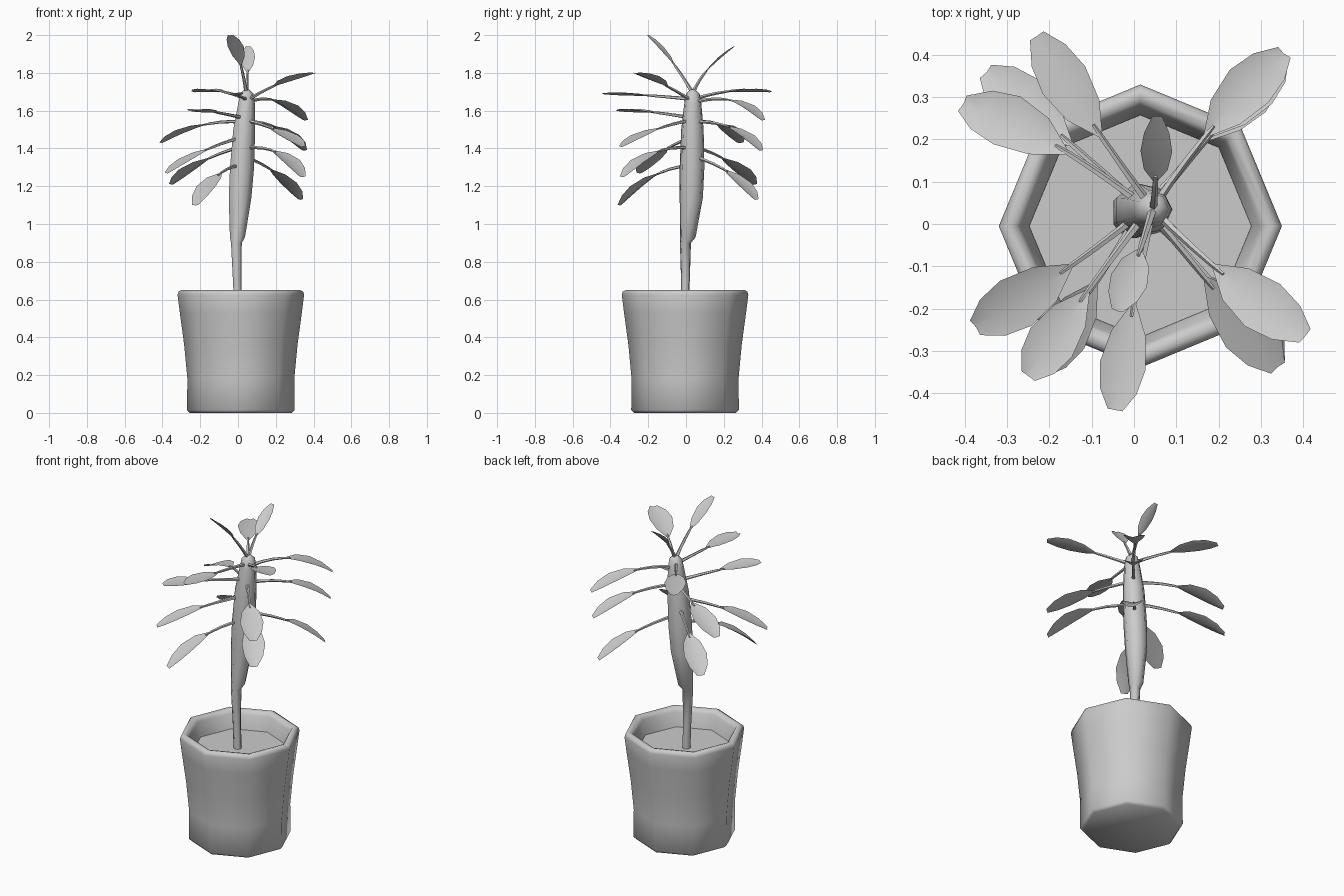
import bpy, bmesh, math
from mathutils import Vector

if "Cube" in bpy.data.objects:
    bpy.data.objects.remove(bpy.data.objects["Cube"])

UP = Vector((0, 0, 1))


def finish(name, bm, angle=50):
    bmesh.ops.recalc_face_normals(bm, faces=bm.faces)
    me = bpy.data.meshes.new(name)
    bm.to_mesh(me)
    bm.free()
    ob = bpy.data.objects.new(name, me)
    bpy.context.collection.objects.link(ob)
    bpy.ops.object.select_all(action='DESELECT')
    ob.select_set(True)
    bpy.context.view_layer.objects.active = ob
    bpy.ops.object.shade_smooth_by_angle(angle=math.radians(angle))
    return ob


def loft(bm, rings):
    """Skin a list of (centre, u axis, v axis, radius, sides) rings and cap the ends."""
    loops = []
    for c, u, v, r, n in rings:
        loops.append([bm.verts.new(c + r * (u * math.cos(a) + v * math.sin(a)))
                      for a in (2 * math.pi * i / n for i in range(n))])
    for a, b in zip(loops, loops[1:]):
        n = len(a)
        for i in range(n):
            bm.faces.new((a[i], a[(i + 1) % n], b[(i + 1) % n], b[i]))
    bm.faces.new(loops[0])
    bm.faces.new(loops[-1])


X, Y = Vector((1, 0, 0)), Vector((0, 1, 0))

# Octagonal pot with rounded rim, closed at soil level
pot_profile = [(0.27, 0), (0.285, 0.015), (0.283, 0.18), (0.30, 0.36), (0.323, 0.53),
               (0.335, 0.625), (0.330, 0.642), (0.315, 0.65), (0.295, 0.645),
               (0.283, 0.625), (0.262, 0.53)]
bm = bmesh.new()
loft(bm, [(Vector((0.015, -0.005, z)), X, Y, r, 8) for r, z in pot_profile])
finish("pot", bm)

# Soil disc
bm = bmesh.new()
loft(bm, [(Vector((0.015, -0.005, z)), X, Y, 0.263, 8) for z in (0.52, 0.54)])
finish("soil", bm)

# Swollen trunk: x, y, z, radius
trunk = [(0, -0.003, 0.53, 0.023), (-0.005, -0.003, 0.68, 0.023), (-0.01, -0.003, 0.9, 0.03),
         (-0.005, 0.01, 0.93, 0.042), (0.008, 0.028, 1.14, 0.063), (0.018, 0.032, 1.3, 0.067),
         (0.03, 0.034, 1.5, 0.061), (0.043, 0.036, 1.64, 0.046), (0.045, 0.036, 1.69, 0.037),
         (0.045, 0.036, 1.712, 0.014)]
bm = bmesh.new()
loft(bm, [(Vector((x, y, z)), X, Y, r, 7) for x, y, z, r in trunk])
finish("trunk", bm, 60)


def trunk_axis(z):
    for a, b in zip(trunk, trunk[1:]):
        if z <= b[2]:
            return Vector(a[:3]).lerp(Vector(b[:3]), (z - a[2]) / (b[2] - a[2]))


def make_leaf(name, z0, base, tip, width):
    """Stem from the trunk axis to base, then a folded blade running out to tip."""
    s, b, t = trunk_axis(z0), Vector(base), Vector(tip)
    k = 0.42
    c = (b - s * (1 - k) ** 2 - t * k * k) / (2 * k * (1 - k))

    def pos(q):
        return s * (1 - q) ** 2 + c * (2 * q * (1 - q)) + t * q * q

    side = (t - s).cross(UP).normalized()
    bm = bmesh.new()
    rings = []
    for q, r in ((0.03, 0.011), (0.15, 0.009), (0.28, 0.008), (0.40, 0.007), (0.48, 0.004)):
        tan = (pos(q + 0.02) - pos(q - 0.02)).normalized()
        u = tan.cross(UP).normalized()
        rings.append((pos(q), u, u.cross(tan), r, 5))
    loft(bm, rings)
    # blade rows: fraction of blade length, fraction of width
    rows = []
    for f, w in ((0, 0.1), (0.25, 0.75), (0.55, 1), (0.8, 0.8), (1, 0.32)):
        q = k + (1 - k) * f
        tan = (pos(q + 0.02) - pos(q - 0.02)).normalized()
        lift = side.cross(tan) * 0.07 * width * w
        h = side * width * w / 2
        p = pos(q)
        rows.append([bm.verts.new(v) for v in (p - h + lift, p - lift, p + h + lift)])
    for a, d in zip(rows, rows[1:]):
        for i in (0, 1):
            bm.faces.new((a[i], a[i + 1], d[i + 1], d[i]))
    finish(name, bm)


# Leaves: height on trunk, blade base, tip, width
leaves = [
    # back left
    (1.66, (-0.08, 0.21, 1.70), (-0.23, 0.445, 1.70), 0.12),
    (1.54, (-0.16, 0.17, 1.53), (-0.405, 0.285, 1.43), 0.13),
    (1.41, (-0.15, 0.19, 1.35), (-0.35, 0.36, 1.21), 0.13),
    # back right
    (1.64, (0.17, 0.21, 1.66), (0.355, 0.405, 1.55), 0.12),
    (1.54, (0.18, 0.21, 1.52), (0.35, 0.395, 1.39), 0.12),
    (1.36, (0.17, 0.20, 1.29), (0.33, 0.37, 1.13), 0.12),
    # front right
    (1.65, (0.19, -0.10, 1.73), (0.405, -0.265, 1.80), 0.13),
    (1.55, (0.17, -0.13, 1.51), (0.34, -0.34, 1.41), 0.13),
    (1.40, (0.18, -0.13, 1.39), (0.34, -0.335, 1.25), 0.13),
    # front left
    (1.56, (-0.11, -0.16, 1.59), (-0.25, -0.36, 1.60), 0.12),
    (1.46, (-0.15, -0.10, 1.40), (-0.375, -0.245, 1.27), 0.13),
    (1.31, (-0.09, -0.14, 1.27), (-0.225, -0.35, 1.10), 0.12),
    # front
    (1.66, (0, -0.19, 1.68), (-0.045, -0.44, 1.69), 0.11),
    # crown
    (1.69, (0.015, -0.06, 1.84), (-0.04, -0.205, 2.0), 0.09),
    (1.69, (0.05, 0.10, 1.80), (0.055, 0.255, 1.94), 0.075),
]
for i, leaf in enumerate(leaves):
    make_leaf(f"leaf_{i + 1:02d}", *leaf)
